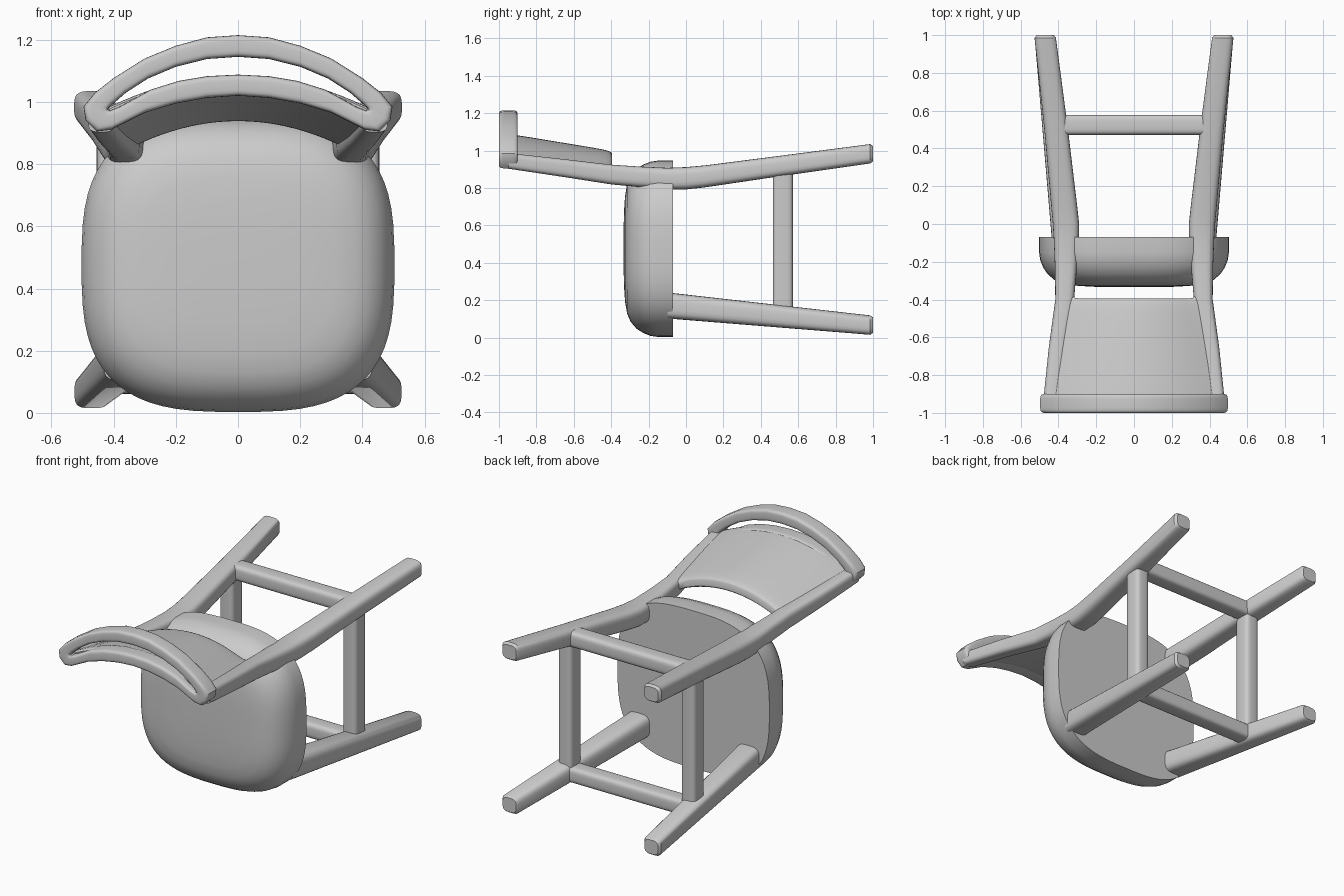
import bpy, bmesh
from math import cos, sin, tau, copysign, radians
from mathutils import Vector as V

if "Cube" in bpy.data.objects:
    bpy.data.objects.remove(bpy.data.objects["Cube"])


def loft(name, stations, power=4, sides=24, closed=False, mirror=False, angle=40):
    """Skin superellipse sections given as (centre, half axis u, half axis v)."""
    bm = bmesh.new()
    rings = []
    for c, u, v in stations:
        ring = []
        for k in range(sides):
            a = tau * (k + 0.5) / sides
            p = copysign(abs(cos(a)) ** (2 / power), cos(a))
            q = copysign(abs(sin(a)) ** (2 / power), sin(a))
            ring.append(bm.verts.new(V(c) + V(u) * p + V(v) * q))
        rings.append(ring)
    pairs = list(zip(rings, rings[1:]))
    if closed:
        pairs.append((rings[-1], rings[0]))
    else:
        bm.faces.new(rings[0])
        bm.faces.new(rings[-1])
    for r, s in pairs:
        for k in range(sides):
            j = (k + 1) % sides
            bm.faces.new((r[k], r[j], s[j], s[k]))
    bmesh.ops.recalc_face_normals(bm, faces=bm.faces)
    me = bpy.data.meshes.new(name)
    bm.to_mesh(me)
    bm.free()
    ob = bpy.data.objects.new(name, me)
    bpy.context.collection.objects.link(ob)
    bpy.ops.object.select_all(action='DESELECT')
    ob.select_set(True)
    bpy.context.view_layer.objects.active = ob
    bpy.ops.object.shade_smooth_by_angle(angle=radians(angle))
    if mirror:
        ob.modifiers.new("Mirror", 'MIRROR')
    return ob


def leg(name, pts):
    """Leg along y from (x, y, z, half width, half depth), with a softened foot."""
    x, y, z, w, d = pts[0]
    pts = [(x, y, z, w * 0.8, d * 0.8), (x, y - 0.015, z, w, d)] + pts[1:]
    loft(name, [((x, y, z), (w, 0, 0), (0, 0, d)) for x, y, z, w, d in pts],
         power=3.5, mirror=True)


# Seat: flat underside, domed cushion face
seat_layers = [(-0.07, 0), (-0.15, 0), (-0.19, 0.006), (-0.23, 0.022), (-0.265, 0.045),
               (-0.295, 0.08), (-0.315, 0.125), (-0.326, 0.19), (-0.332, 0.28), (-0.334, 0.4)]
loft("seat", [((0, y, 0.475), (0.503 - i, 0, 0), (0, 0, 0.472 - i)) for y, i in seat_layers],
     power=3, sides=64)

# Legs; the rear pair continues as the back posts
leg("front_legs", [(0.47, 1.0, 0.067, 0.056, 0.052), (0.36, -0.1, 0.172, 0.074, 0.07)])
leg("rear_legs", [(0.47, 1.0, 0.983, 0.057, 0.052), (0.412, 0.5, 0.917, 0.063, 0.055),
                  (0.37, 0.1, 0.862, 0.069, 0.059), (0.36, 0.0, 0.852, 0.07, 0.06),
                  (0.358, -0.1, 0.85, 0.066, 0.058), (0.361, -0.25, 0.86, 0.057, 0.055),
                  (0.367, -0.4, 0.872, 0.05, 0.053), (0.405, -0.65, 0.906, 0.046, 0.048),
                  (0.44, -0.95, 0.945, 0.042, 0.042)])

# Stretchers joining the legs
for name, z in (("front_stretcher", 0.108), ("rear_stretcher", 0.92)):
    loft(name, [((x, 0.525, z), (0, 0.053, 0), (0, 0, 0.047)) for x in (-0.4, 0.4)])
loft("side_stretchers", [((0.408, 0.518, z), (0, 0.054, 0), (0.047, 0, 0)) for z in (0.11, 0.91)],
     mirror=True)

# Curved back panel
panel = []
for k in range(25):
    s = k / 12 - 1
    fillet = 0.06 * max(0, (abs(s) - 0.78) / 0.22) ** 2
    low = V((s * 0.37, -0.395 + fillet, 0.965 - 0.1 * s * s))
    top = V((s * 0.445, -0.96, 1.058 - 0.115 * s * s))
    panel.append(((low + top) / 2, (top - low) / 2, (0, 0, 0.034)))
loft("back_panel", panel, power=7)

# Top rail: closed loop around a crescent hand hole
outer = [(0, 1.215), (.1, 1.208), (.2, 1.181), (.3, 1.14), (.4, 1.077), (.46, 1.03), (.497, .985),
         (.49, .94), (.455, .905), (.41, .91), (.3, .965), (.2, .995), (.1, 1.013), (0, 1.02)]
inner = [(0, 1.145), (.1, 1.138), (.2, 1.113), (.29, 1.075), (.36, 1.03), (.4, .995), (.415, .982),
         (.418, .976), (.41, .973), (.38, .985), (.28, 1.04), (.19, 1.068), (.1, 1.083), (0, 1.088)]
half = [(V((a, -0.95, b)), V((c, -0.95, d))) for (a, b), (c, d) in zip(outer, inner)]
flip = V((-1, 1, 1))
loop = half + [(o * flip, i * flip) for o, i in half[-2:0:-1]]
loft("top_rail", [((o + i) / 2, (o - i) / 2, (0, 0.05, 0)) for o, i in loop],
     power=5, closed=True)
